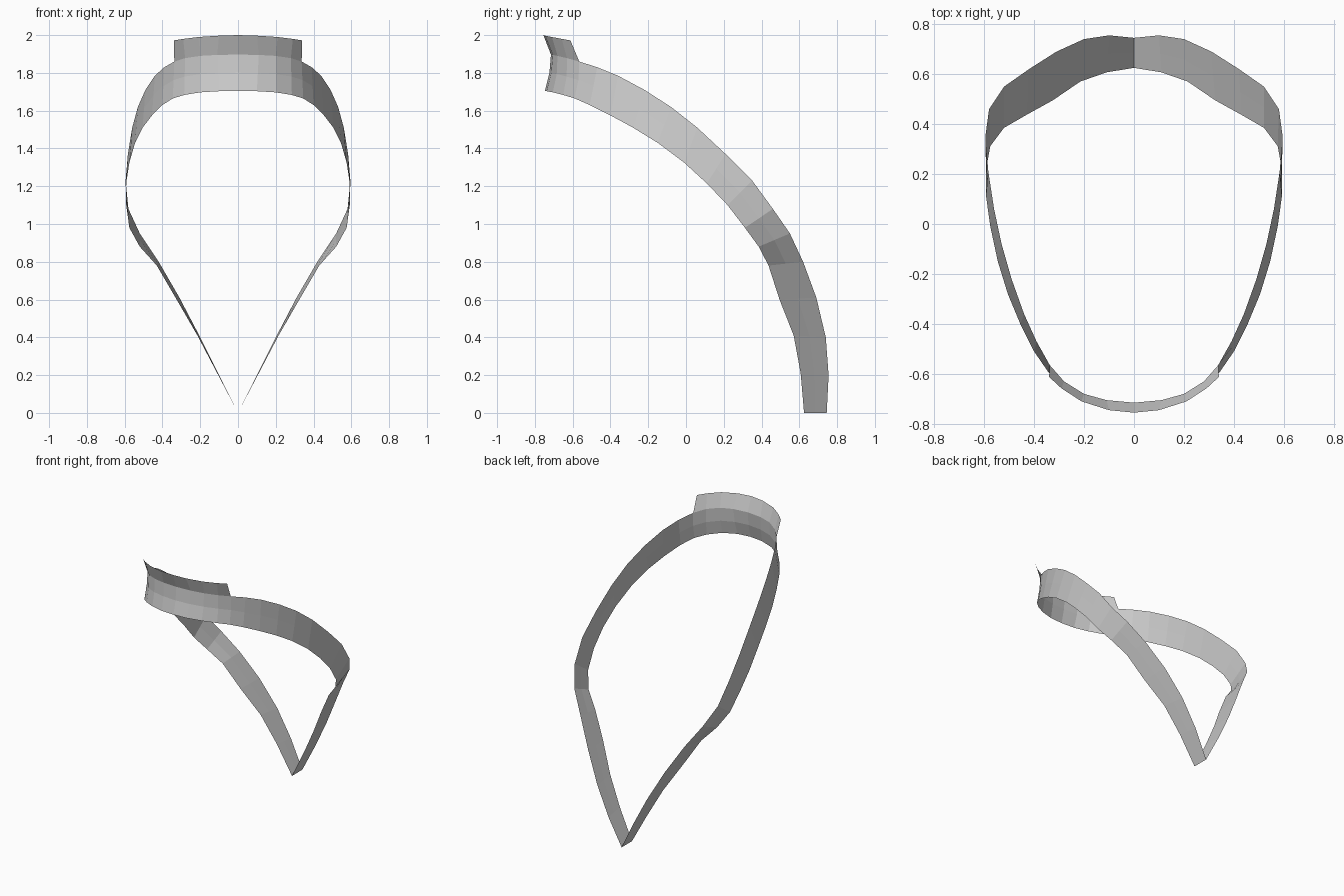
import bpy
import bmesh
from mathutils import Vector

# Half of the band, from the rear point up to the front centre:
# (upper edge xyz, lower edge xyz) at each station
STATIONS = [
    ((0, .745, 0), (0, .625, 0)),
    ((.10, .755, .20), (.11, .607, .21)),
    ((.20, .74, .40), (.215, .57, .41)),
    ((.31, .69, .61), (.325, .495, .60)),
    ((.42, .62, .80), (.43, .437, .78)),
    ((.52, .55, .95), (.52, .385, .88)),
    ((.58, .46, 1.08), (.575, .312, .98)),
    ((.595, .35, 1.23), (.592, .22, 1.10)),
    ((.583, .21, 1.37), (.592, .11, 1.215)),
    ((.56, .06, 1.51), (.575, -.01, 1.325)),
    ((.53, -.08, 1.62), (.545, -.15, 1.43)),
    ((.49, -.22, 1.71), (.505, -.28, 1.51)),
    ((.44, -.36, 1.785), (.455, -.40, 1.575)),
    ((.39, -.47, 1.83), (.40, -.51, 1.63)),
    ((.337, -.565, 1.86), (.345, -.59, 1.665)),
    ((.28, -.63, 1.878), (.285, -.65, 1.683)),
    ((.20, -.68, 1.89), (.20, -.705, 1.697)),
    ((.11, -.705, 1.895), (.10, -.738, 1.703)),
    ((0, -.715, 1.897), (0, -.747, 1.705)),
]
# Top edge of the flared collar, for the last stations
FLARE = [(.34, -.612, 1.972), (.29, -.658, 1.98), (.21, -.71, 1.99),
         (.10, -.745, 1.997), (0, -.755, 2.0)]


def strip(name, rows):
    """Skin neighbouring rows of points, mirrored across x = 0."""
    bm = bmesh.new()
    for s in (1, -1):
        grid = [[bm.verts.new((s * p[0], p[1], p[2])) for p in r] for r in rows]
        for a, b in zip(grid, grid[1:]):
            for i in range(len(a) - 1):
                quad = (a[i], a[i + 1], b[i + 1], b[i])
                bm.faces.new(quad if s == 1 else quad[::-1])
    bmesh.ops.remove_doubles(bm, verts=bm.verts, dist=1e-4)
    mesh = bpy.data.meshes.new(name)
    bm.to_mesh(mesh)
    bm.free()
    obj = bpy.data.objects.new(name, mesh)
    bpy.context.collection.objects.link(obj)
    return obj


# Main band, slightly hollowed along its middle at the front
upper = [u for u, _ in STATIONS]
lower = [l for _, l in STATIONS]
middle = []
for i, (u, l) in enumerate(STATIONS):
    m = (Vector(u) + Vector(l)) / 2
    if i >= 14:
        m.y += .008
    middle.append(tuple(m))
strip("neck_band", [lower, middle, upper])

# Small flared collar standing on the front of the band
strip("collar_flare", [upper[-len(FLARE):], FLARE])
